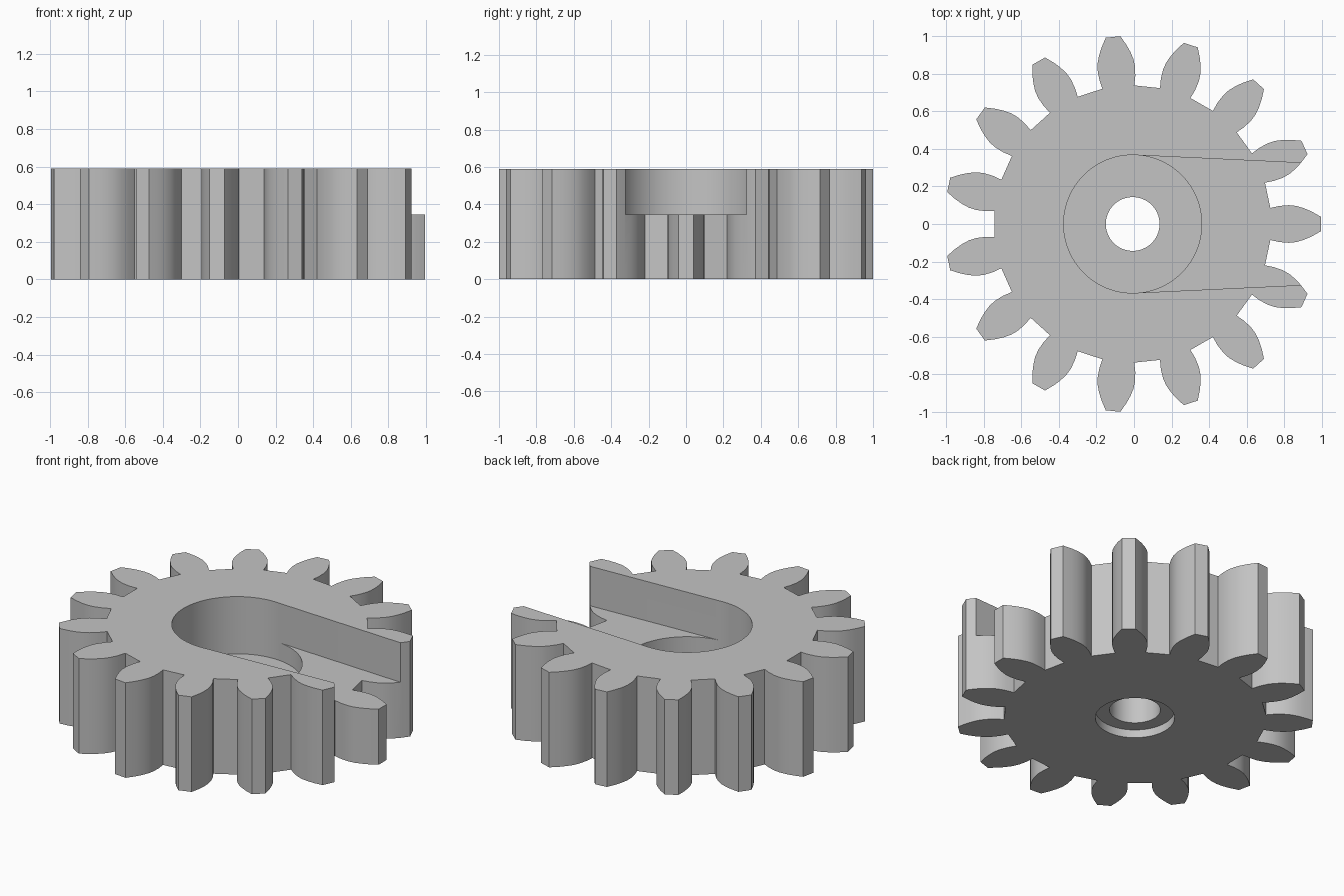
import bpy
import bmesh
from math import sin, cos, pi, radians

if "Cube" in bpy.data.objects:
    bpy.data.objects.remove(bpy.data.objects["Cube"])

TEETH = 15
HEIGHT = 0.59
CENTRE_X = -0.007

# One flat grey for the whole part
grey = bpy.data.materials.new("plain_grey")
grey.use_nodes = True
colour = (0.55, 0.55, 0.55, 1)
grey.diffuse_color = colour
grey.node_tree.nodes["Principled BSDF"].inputs["Base Color"].default_value = colour


def prism(name, outline, z0, z1):
    """Extrude a closed counter-clockwise outline from z0 to z1."""
    bm = bmesh.new()
    face = bm.faces.new([bm.verts.new((x + CENTRE_X, y, z0)) for x, y in outline])
    top = bmesh.ops.extrude_face_region(bm, geom=[face])["geom"]
    verts = [v for v in top if isinstance(v, bmesh.types.BMVert)]
    bmesh.ops.translate(bm, verts=verts, vec=(0, 0, z1 - z0))
    bmesh.ops.recalc_face_normals(bm, faces=bm.faces)
    mesh = bpy.data.meshes.new(name)
    bm.to_mesh(mesh)
    bm.free()
    mesh.materials.append(grey)
    obj = bpy.data.objects.new(name, mesh)
    bpy.context.collection.objects.link(obj)
    return obj


def circle(radius, count):
    return [(radius * cos(2 * pi * i / count), radius * sin(2 * pi * i / count))
            for i in range(count)]


# Half tooth flank from root to tip: (distance along tooth, half width)
flank = [(0.732, 0.085), (0.78, 0.096), (0.83, 0.1), (0.87, 0.096),
         (0.91, 0.084), (0.95, 0.067), (1.0, 0.039)]
tooth = [(x, -w) for x, w in flank] + [(x, w) for x, w in reversed(flank)]

outline = []
for i in range(TEETH):
    a = 2 * pi * i / TEETH
    outline += [(x * cos(a) - y * sin(a), x * sin(a) + y * cos(a)) for x, y in tooth]
gear = prism("gear", outline, 0, HEIGHT)

# Round pocket, tapered side slot, through bore and underside recess
slot = [(0, -0.367), (1.1, -0.315), (1.1, 0.315), (0, 0.367)]
cutters = [
    prism("pocket_cutter", circle(0.367, 96), 0.235, 0.8),
    prism("slot_cutter", slot, 0.345, 0.7),
    prism("bore_cutter", circle(0.143, 64), -0.2, 0.4),
    prism("recess_cutter", circle(0.223, 64), -0.1, 0.05),
]

bpy.ops.object.select_all(action="DESELECT")
bpy.context.view_layer.objects.active = gear
gear.select_set(True)
for cutter in cutters:
    cutter.hide_render = True
    mod = gear.modifiers.new(cutter.name, "BOOLEAN")
    mod.operation = "DIFFERENCE"
    mod.solver = "EXACT"
    mod.object = cutter
    bpy.ops.object.modifier_apply(modifier=mod.name)
    bpy.data.objects.remove(cutter)

# Smooth the flanks and round walls, keep the rims sharp
bpy.ops.object.shade_smooth_by_angle(angle=radians(20))
